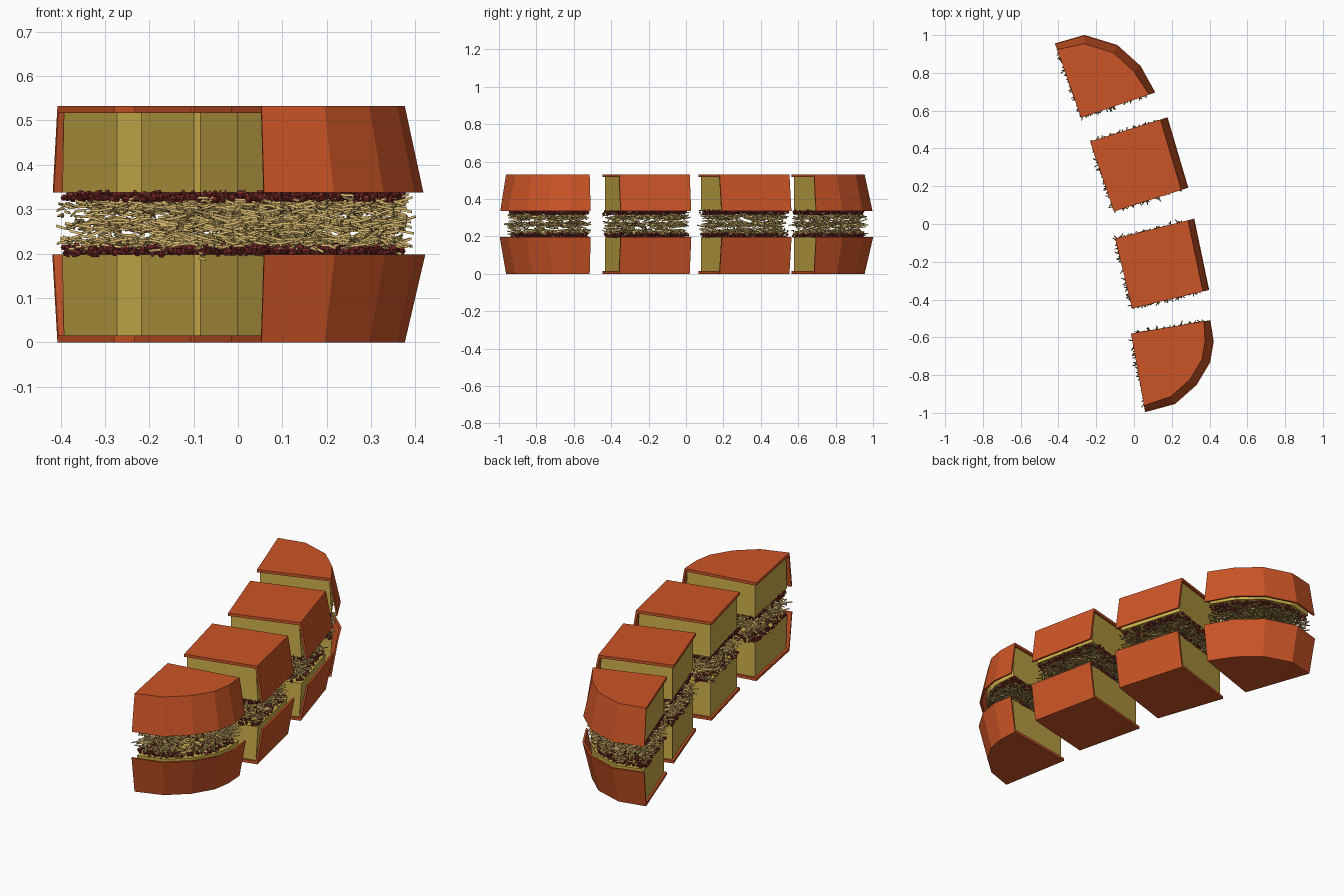
import bpy, bmesh, math, random
from mathutils import Vector

random.seed(7)
if "Cube" in bpy.data.objects:
    bpy.data.objects.remove(bpy.data.objects["Cube"], do_unlink=True)


def material(name, rgb):
    m = bpy.data.materials.new(name)
    m.use_nodes = True
    m.diffuse_color = (*rgb, 1)
    m.node_tree.nodes["Principled BSDF"].inputs["Base Color"].default_value = (*rgb, 1)
    return m


CRUST = material("crust orange", (0.60, 0.09, 0.02))
CRUMB = material("crumb yellow", (0.61, 0.43, 0.068))
STRAW = material("shred tan", (0.61, 0.43, 0.14))
BITS = material("dark red", (0.19, 0.022, 0.022))


def loft(bm, rings):
    """Skin a row of equal rings and cap both ends."""
    loops = [[bm.verts.new(p) for p in ring] for ring in rings]
    n = len(loops[0])
    for a, b in zip(loops, loops[1:]):
        for i in range(n):
            j = (i + 1) % n
            bm.faces.new((a[i], a[j], b[j], b[i]))
    bm.faces.new(loops[0][::-1])
    bm.faces.new(loops[-1])


def finish(bm, name, mat):
    bmesh.ops.recalc_face_normals(bm, faces=bm.faces)
    mesh = bpy.data.meshes.new(name)
    bm.to_mesh(mesh)
    bm.free()
    mesh.materials.append(mat)
    bpy.context.collection.objects.link(bpy.data.objects.new(name, mesh))


def solid(name, mat, rings):
    bm = bmesh.new()
    loft(bm, rings)
    finish(bm, name, mat)


def at(points, z):
    return [Vector((p.x, p.y, z)) for p in points]


def shrink(points, c, f):
    return [c + (p - c) * f for p in points]


def flare(arc, corners, d):
    """Push the crust edge outward; its ends slide along the cut sides."""
    out = []
    for i, p in enumerate(arc):
        if i == 0:
            n = p - corners[-1]
        elif i == len(arc) - 1:
            n = p - corners[0]
        else:
            t = arc[i + 1] - arc[i - 1]
            n = Vector((t.y, -t.x))
            if n.dot(p - corners[0]) < 0:
                n = -n
        end = len(arc) > 2 and i in (0, len(arc) - 1)
        out.append(p + n.normalized() * d * (0.75 if end else 1))
    return out


def scatter(outline, c, reach):
    """Random spot in the outline, crowded toward the rim."""
    sides = list(zip(outline, outline[1:] + outline[:1]))
    a, b = random.choices(sides, [(q - p).length for p, q in sides])[0]
    p = a.lerp(b, random.random())
    return c + (p - c) * reach * random.random() ** 0.3


def slice_of_bread(name, arc, corners, z_skin, z_inner, spread):
    """Crust sheet, sloping crust wall and the crumb within."""
    up = 1 if z_inner > z_skin else -1
    outline = arc + corners
    c = sum(outline, Vector((0, 0))) / len(outline)
    z_in = z_skin + 0.015 * up
    solid(name + "_crust_sheet", CRUST, [at(outline, z_skin), at(outline, z_in)])
    thick = 0.011
    edges = [(arc, z_skin), (flare(arc, corners, spread), z_inner),
             (flare(arc, corners, spread - thick), z_inner),
             (flare(arc, corners, -thick), z_skin + 0.002 * up)]
    solid(name + "_crust_wall", CRUST,
          [[Vector((*pts[i], z)) for pts, z in edges] for i in range(len(arc))])
    wide = flare(arc, corners, spread * 0.35) + corners
    solid(name + "_crumb", CRUMB,
          [at(shrink(outline, c, 0.94), z_in), at(shrink(wide, c, 0.94), z_inner)])


def shreds(name, outline, c, count):
    """Tangle of thin bent shreds in three loose mats."""
    bm = bmesh.new()
    for k in range(count):
        x, y = scatter(outline, c, 0.97)
        mid = Vector((x, y, random.choice((0.225, 0.265, 0.305)) + random.gauss(0, 0.009)))
        turn = random.uniform(0, math.tau)
        half = random.uniform(0.014, 0.034)
        path = []
        for side in (-1, 0, 1):
            ang = turn + side * random.uniform(-0.4, 0.4)
            rise = random.uniform(-0.35, 0.35)
            path.append(mid + Vector((math.cos(ang), math.sin(ang), rise)) * half * side)
        across = Vector((-math.sin(turn), math.cos(turn), 0)) * 0.0028
        lift = Vector((0, 0, 0.0028))
        loft(bm, [[p + across - lift, p - across - lift, p + lift] for p in path])
    finish(bm, name, STRAW)


def bits(name, outline, c, z, count):
    """Layer of small rough chunks."""
    bm = bmesh.new()
    for k in range(count):
        x, y = scatter(outline, c, 0.98)
        mid = Vector((x, y, z + random.uniform(-0.009, 0.009)))
        r = random.uniform(0.006, 0.011)
        turn = random.uniform(0, math.tau)
        rings = []
        for h, w in ((-0.7, 0.5), (0, 1), (0.7, 0.5)):
            ring = []
            for q in range(4):
                a = turn + q * math.tau / 4
                s = w * random.uniform(0.75, 1.15)
                ring.append(mid + Vector((math.cos(a) * s, math.sin(a) * s, h)) * r)
            rings.append(ring)
        loft(bm, rings)
    finish(bm, name, BITS)


# Each piece: crust edge, cut corners, wall spread
pieces = {
    "front_end": ([(.37, -.515), (.376, -.62), (.36, -.717), (.296, -.823),
                   (.195, -.913), (.053, -.962)], [(-.016, -.58)], .042),
    "front_middle": ([(.286, .02), (.365, -.357)], [(-.01, -.447), (-.1, -.077)], .031),
    "back_middle": ([(.14, .553), (.25, .18)], [(-.106, .066), (-.233, .437)], .036),
    "back_end": ([(-.407, .923), (-.265, .955), (-.11, .907), (0, .807),
                  (.08, .685)], [(-.28, .563)], .042),
}
for name, (arc, corners, spread) in pieces.items():
    arc = [Vector(p) for p in arc]
    corners = [Vector(p) for p in corners]
    outline = arc + corners
    centre = sum(outline, Vector((0, 0))) / len(outline)
    slice_of_bread(name + "_lower", arc, corners, 0, 0.198, spread * 1.1)
    slice_of_bread(name + "_upper", arc, corners, 0.532, 0.337, spread)
    shreds(name + "_shreds", outline, centre, 750)
    bits(name + "_lower_bits", outline, centre, 0.207, 480)
    bits(name + "_upper_bits", outline, centre, 0.329, 480)
